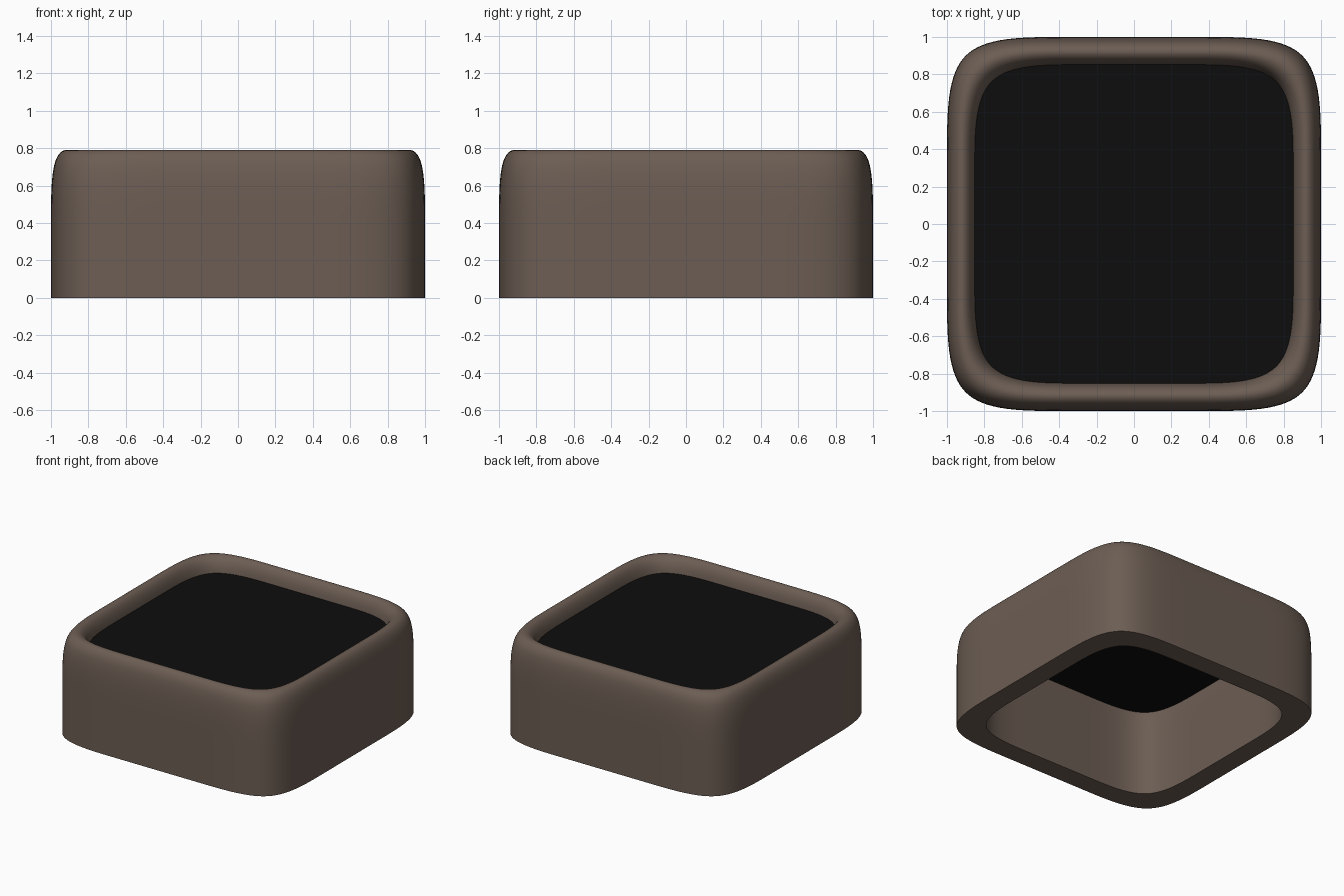
import bpy, bmesh

if "Cube" in bpy.data.objects:
    bpy.data.objects.remove(bpy.data.objects["Cube"])


def material(name, rgb):
    m = bpy.data.materials.new(name)
    m.diffuse_color = (*rgb, 1)
    m.use_nodes = True
    m.node_tree.nodes["Principled BSDF"].inputs["Base Color"].default_value = m.diffuse_color
    return m


def ring(bm, half, near, z):
    """Control cage of a rounded square: each corner with a neighbour on either side."""
    verts = []
    x, y = 1, 0
    for _ in range(4):
        for u, v in ((half, -near), (half, near), (half, half)):
            verts.append(bm.verts.new((u * x - v * y, u * y + v * x, z)))
        x, y = -y, x
    return verts


def finish(bm, name, mat, levels):
    bmesh.ops.recalc_face_normals(bm, faces=bm.faces)
    mesh = bpy.data.meshes.new(name)
    bm.to_mesh(mesh)
    bm.free()
    ob = bpy.data.objects.new(name, mesh)
    bpy.context.collection.objects.link(ob)
    mesh.materials.append(mat)
    sub = ob.modifiers.new("smooth", 'SUBSURF')
    sub.levels = sub.render_levels = levels
    bpy.context.view_layer.objects.active = ob
    ob.select_set(True)
    bpy.ops.object.modifier_apply(modifier=sub.name)
    bpy.ops.object.shade_smooth_by_angle()
    ob.select_set(False)
    return ob


# Planter wall: open tube with a rounded rim and a crisp flat underside
TOP = 0.807
outer, inner = (1.0, 0.4), (0.84, 0.3)
profile = [(*outer, 0), (*outer, 0.4), (*outer, TOP),
           (*inner, TOP), (*inner, 0.4), (*inner, 0)]
bm = bmesh.new()
rings = [ring(bm, *p) for p in profile]
for a, b in zip(rings, rings[1:] + rings[:1]):
    for i in range(12):
        j = (i + 1) % 12
        bm.faces.new((a[i], a[j], b[j], b[i]))
crease = bm.edges.layers.float.new("crease_edge")
for r in (rings[0], rings[-1]):
    for i in range(12):
        bm.edges.get((r[i], r[(i + 1) % 12]))[crease] = 1.0
finish(bm, "planter_wall", material("brown_clay", (0.15, 0.11, 0.087)), 4)

# Soil: flat sheet tucked into the wall just below the rim
bm = bmesh.new()
bm.faces.new(ring(bm, 0.89, 0.33, 0.68))
finish(bm, "soil", material("dark_soil", (0.004, 0.004, 0.004)), 4)
